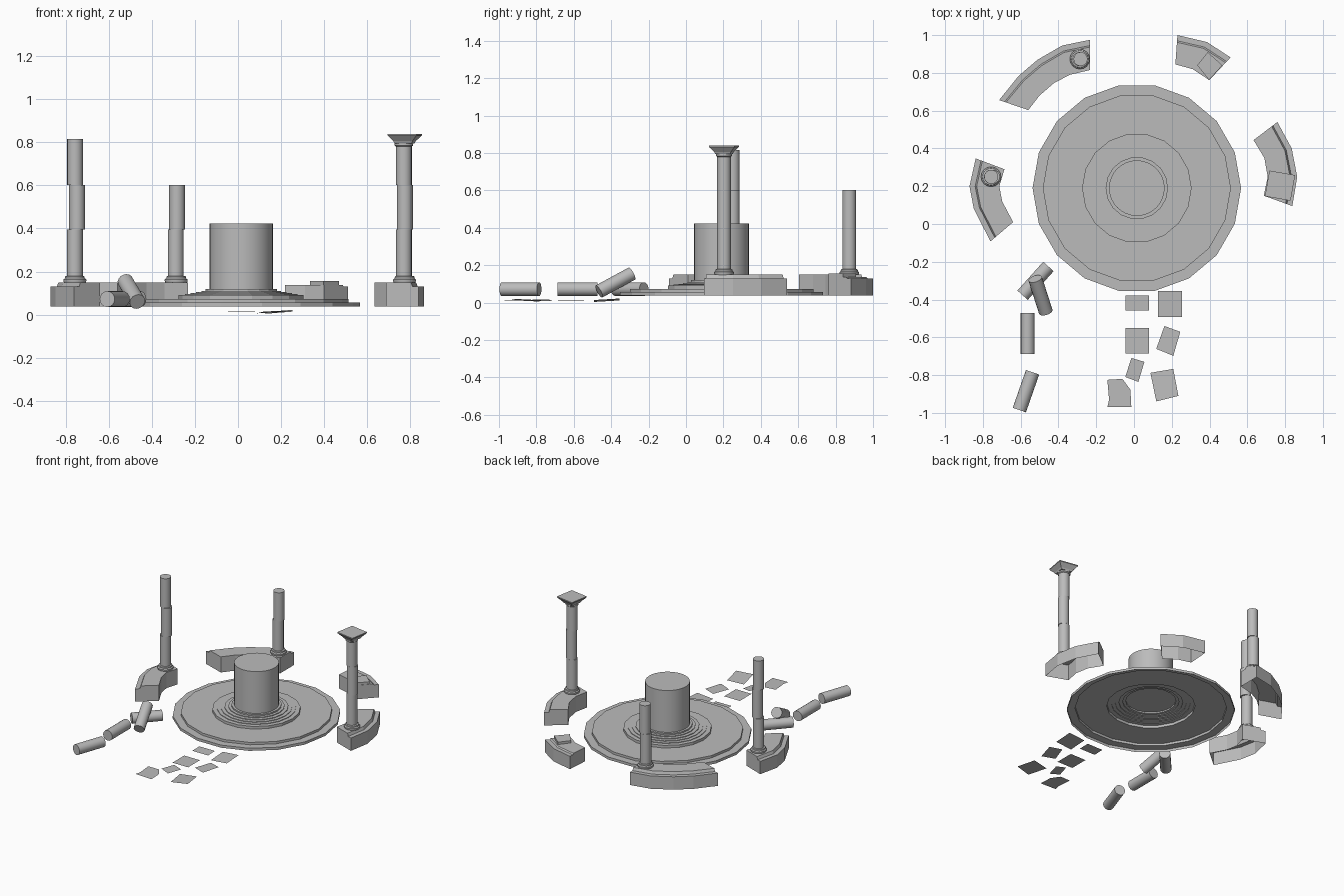
import bpy, bmesh, math
from mathutils import Vector, Matrix

if "Cube" in bpy.data.objects:
    bpy.data.objects.remove(bpy.data.objects["Cube"])

DRUM_R = 0.037

# weathered mid-grey stone
STONE = bpy.data.materials.new("stone")
STONE.diffuse_color = (0.5, 0.5, 0.5, 1)
STONE.use_nodes = True
STONE.node_tree.nodes["Principled BSDF"].inputs["Base Color"].default_value = STONE.diffuse_color


def finish(name, bm, smooth=None, recalc=True):
    if recalc:
        bmesh.ops.recalc_face_normals(bm, faces=bm.faces)
    me = bpy.data.meshes.new(name)
    bm.to_mesh(me)
    bm.free()
    me.materials.append(STONE)
    ob = bpy.data.objects.new(name, me)
    bpy.context.collection.objects.link(ob)
    if smooth:
        bpy.ops.object.select_all(action='DESELECT')
        ob.select_set(True)
        bpy.context.view_layer.objects.active = ob
        bpy.ops.object.shade_smooth_by_angle(angle=math.radians(smooth))
    return ob


def lathe(name, profile, sides, loc, smooth=None):
    """Turn an (r, z) profile around z; open at the bottom, capped on top."""
    bm = bmesh.new()
    rings = []
    for r, z in profile:
        rings.append([bm.verts.new((loc[0] + r * math.cos(a), loc[1] + r * math.sin(a), z))
                      for a in (2 * math.pi * i / sides for i in range(sides))])
    for lo, hi in zip(rings, rings[1:]):
        for i in range(sides):
            j = (i + 1) % sides
            bm.faces.new((lo[i], lo[j], hi[j], hi[i]))
    bm.faces.new(rings[-1])
    return finish(name, bm, smooth, recalc=False)


def drum(name, p0, p1, r=DRUM_R):
    """Capped column drum between two points."""
    p0, p1 = Vector(p0), Vector(p1)
    d = p1 - p0
    mat = Matrix.Translation((p0 + p1) / 2) @ d.to_track_quat('Z', 'Y').to_matrix().to_4x4()
    bm = bmesh.new()
    bmesh.ops.create_cone(bm, cap_ends=True, segments=16, radius1=r, radius2=r,
                          depth=d.length, matrix=mat)
    return finish(name, bm, 40)


def bench(name, outer, inner, top=0.15):
    """Curved stepped foundation block, hollow underneath."""
    bm = bmesh.new()
    rows = []
    for o, i in zip(outer, inner):
        o, i = Vector(o), Vector(i)
        d = (i - o).normalized()
        s, t = o + d * 0.03, o + d * 0.038
        pts = [(o, 0.037), (o, 0.13), (s, 0.13), (t, top), (i, top), (i, 0.037)]
        rows.append([bm.verts.new((p.x, p.y, z)) for p, z in pts])
    for a, b in zip(rows, rows[1:]):
        for k in range(len(a) - 1):
            bm.faces.new((a[k], a[k + 1], b[k + 1], b[k]))
    bm.faces.new(rows[0])
    bm.faces.new(rows[-1])
    return finish(name, bm)


# round stepped platform with concentric ledges, hollow underneath
C = (0.015, 0.19)
profile = [(.552, .037), (.552, .056), (.498, .056), (.498, .073), (.29, .073), (.29, .092)]
for r, z in [(.26, .096), (.235, .1), (.21, .105), (.185, .11), (.165, .12)]:
    profile += [(r, profile[-1][1]), (r, z)]
lathe("platform", profile + [(.14, .12)], 18, C)
# central pedestal
lathe("pedestal", [(.147, .12), (.147, .423)], 32, C, smooth=40)

# broken ring of foundation blocks
bench("bench_back_left",
      [(-.233, .975), (-.38, .945), (-.51, .87), (-.61, .785), (-.714, .656)],
      [(-.233, .815), (-.34, .79), (-.425, .745), (-.5, .68), (-.56, .603)])
bench("bench_left",
      [(-.838, .347), (-.871, .2), (-.848, .08), (-.76, -.092)],
      [(-.686, .29), (-.713, .2), (-.698, .12), (-.64, .01)])
bench("bench_right",
      [(.759, .54), (.835, .4), (.864, .25), (.838, .095)],
      [(.633, .444), (.69, .35), (.708, .25), (.687, .15)])
bench("bench_back_right",
      [(.23, 1.0), (.387, .963), (.511, .882)],
      [(.219, .845), (.31, .82), (.399, .762)], top=.138)

# raised remnant on the back right block
bm = bmesh.new()
quad = [(.335, .84), (.39, .91), (.468, .84), (.397, .762)]
low = [bm.verts.new((x, y, .13)) for x, y in quad]
top = [bm.verts.new((x, y, .155)) for x, y in quad]
bm.faces.new(top)
for i in range(4):
    j = (i + 1) % 4
    bm.faces.new((low[i], low[j], top[j], top[i]))
finish("bench_back_right_top", bm)


# standing columns: moulded base plus slightly shifted drums
def column(name, x, y, levels, shifts):
    lathe(name + "_base", [(.05, .148), (.053, .156), (.053, .163), (.046, .169),
                           (.045, .177), (.038, .18)], 16, (x, y), smooth=40)
    for n, (z0, z1, dx) in enumerate(zip(levels, levels[1:], shifts)):
        drum(f"{name}_drum_{n + 1}", (x + dx, y, z0), (x + dx, y, z1))


column("column_left", -.757, .25, [.175, .395, .602, .815], [0, .01, .001])
column("column_back", -.287, .873, [.175, .395, .602], [-.002, .004])
column("column_right", .773, .203, [.175, .395, .602, .785], [-.003, .001, -.003])

# capital: neck ring, flared block and thin square slab
lathe("capital_neck", [(.037, .78), (.043, .785), (.043, .795)], 16, (.77, .203), smooth=40)
bm = bmesh.new()
levels = []
for h, z in [(.04, .795), (.045, .805), (.069, .832), (.069, .839)]:
    rot = Matrix.Rotation(math.radians(-10), 3, 'Z')
    levels.append([bm.verts.new(rot @ Vector((sx * h, sy * h, z)) + Vector((.773, .203, 0)))
                   for sx, sy in ((-1, -1), (1, -1), (1, 1), (-1, 1))])
for a, b in zip(levels, levels[1:]):
    for i in range(4):
        j = (i + 1) % 4
        bm.faces.new((a[i], a[j], b[j], b[i]))
bm.faces.new(levels[0])
bm.faces.new(levels[-1])
finish("capital", bm)

# fallen drums
drum("fallen_drum_1", (-.607, -.985, .072), (-.537, -.785, .072))
drum("fallen_drum_2", (-.563, -.687, .072), (-.563, -.472, .072))
drum("fallen_drum_3", (-.59, -.377, .072), (-.453, -.225, .072))
drum("fallen_drum_4", (-.467, -.465, .06), (-.523, -.29, .155))

# thin paving slabs, each slightly tilted: outline, tilt in x, tilt in y
slabs = [
    ([(-.046, -.457), (.08, -.457), (.08, -.378), (-.046, -.378)], 0, .03),
    ([(.127, -.492), (.254, -.492), (.254, -.355), (.127, -.355)], .08, .06),
    ([(-.046, -.685), (.08, -.685), (.08, -.55), (-.046, -.55)], 0, 0),
    ([(.118, -.661), (.208, -.698), (.245, -.571), (.161, -.54)], .03, 0),
    ([(-.046, -.81), (.023, -.836), (.055, -.73), (-.014, -.709)], -.1, 0),
    ([(-.141, -.97), (-.014, -.97), (-.019, -.878), (-.061, -.82),
      (-.141, -.825), (-.132, -.931)], -.03, 0),
    ([(.118, -.939), (.235, -.91), (.208, -.767), (.087, -.788)], .06, -.04),
]
for n, (pts, tx, ty) in enumerate(slabs):
    cx = sum(p[0] for p in pts) / len(pts)
    cy = sum(p[1] for p in pts) / len(pts)
    bm = bmesh.new()
    bm.faces.new([bm.verts.new((x, y, .013 + tx * (x - cx) + ty * (y - cy))) for x, y in pts])
    finish(f"paving_slab_{n + 1}", bm, recalc=False)
